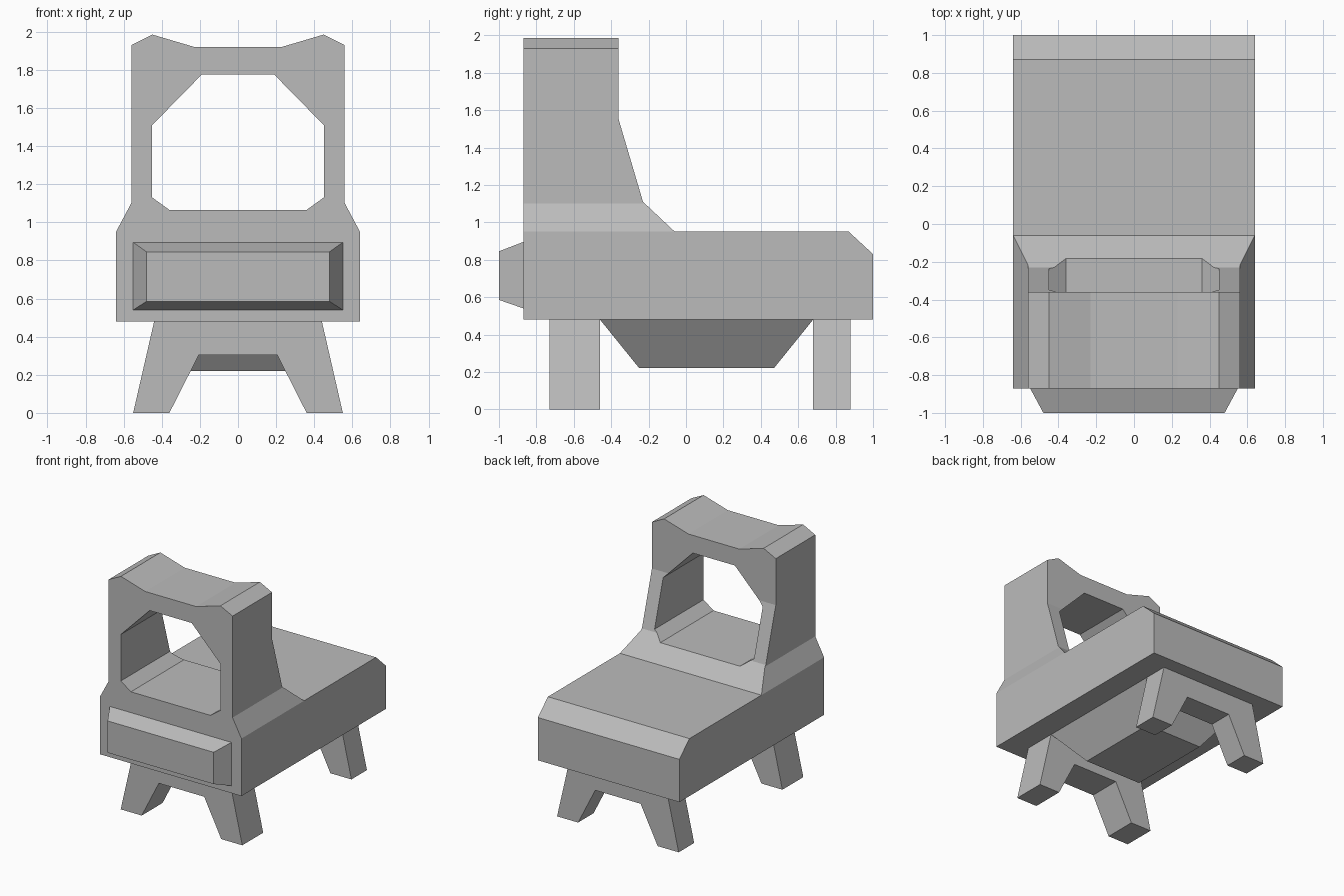
import bpy, bmesh

cube = bpy.data.objects.get("Cube")
if cube:
    bpy.data.objects.remove(cube, do_unlink=True)

# Single flat colour
GREY = (0.5, 0.5, 0.5, 1.0)
grey = bpy.data.materials.new("plain grey")
grey.use_nodes = True
grey.diffuse_color = GREY
grey.node_tree.nodes["Principled BSDF"].inputs["Base Color"].default_value = GREY


def loft(name, ring_a, ring_b):
    """Closed solid between two matching rings of points."""
    bm = bmesh.new()
    a = [bm.verts.new(p) for p in ring_a]
    b = [bm.verts.new(p) for p in ring_b]
    bm.faces.new(a)
    bm.faces.new(b)
    for i in range(len(a)):
        j = (i + 1) % len(a)
        bm.faces.new((a[i], a[j], b[j], b[i]))
    bmesh.ops.recalc_face_normals(bm, faces=bm.faces)
    mesh = bpy.data.meshes.new(name)
    bm.to_mesh(mesh)
    bm.free()
    mesh.materials.append(grey)
    obj = bpy.data.objects.new(name, mesh)
    bpy.context.collection.objects.link(obj)
    return obj


def mirrored(half):
    """Full outline from the +x half."""
    return half + [(-x, z) for x, z in reversed(half)]


def prism_y(name, outline, y0, y1):
    return loft(name, [(x, y0, z) for x, z in outline],
                [(x, y1, z) for x, z in outline])


def prism_x(name, outline, half):
    return loft(name, [(-half, y, z) for y, z in outline],
                [(half, y, z) for y, z in outline])


def boolean(obj, tool, operation):
    """Apply a boolean and discard its helper."""
    tool.hide_render = True
    mod = obj.modifiers.new(operation.lower(), "BOOLEAN")
    mod.operation = operation
    mod.solver = "EXACT"
    mod.object = tool
    bpy.context.view_layer.objects.active = obj
    bpy.ops.object.modifier_apply(modifier=mod.name)
    bpy.data.objects.remove(tool, do_unlink=True)


# Body with cab frame: side outline trimmed by the front outline
body = prism_x("body_and_cab", [
    (-0.87, 0.48), (1, 0.48), (1, 0.83), (0.87, 0.95), (-0.06, 0.95),
    (-0.23, 1.11), (-0.36, 1.55), (-0.36, 2.1), (-0.87, 2.1)], 0.8)
trim = prism_y("front_trim", mirrored([
    (0.64, 0.4), (0.64, 0.95), (0.56, 1.1), (0.56, 1.93),
    (0.45, 1.985), (0.23, 1.92)]), -1.2, 1.2)
boolean(body, trim, "INTERSECT")

# Opening through the cab
opening = prism_y("cab_opening", mirrored([
    (0.36, 1.065), (0.45, 1.13), (0.45, 1.51), (0.19, 1.775)]), -1.3, 1.3)
boolean(body, opening, "DIFFERENCE")

# Tapered front bumper
bumper = [[(-w, y, lo), (w, y, lo), (w, y, hi), (-w, y, hi)]
          for w, y, lo, hi in ((0.55, -0.87, 0.54, 0.895),
                               (0.48, -1.0, 0.585, 0.845))]
loft("front_bumper", *bumper)

# Tapered belly
belly = [[(-w, y0, z), (w, y0, z), (w, y1, z), (-w, y1, z)]
         for w, y0, y1, z in ((0.44, -0.46, 0.68, 0.48),
                              (0.26, -0.25, 0.47, 0.22))]
loft("belly", *belly)

# Arched leg pairs
legs = mirrored([(0.44, 0.48), (0.55, 0), (0.36, 0), (0.205, 0.305)])
for name, y0, y1 in (("front_legs", -0.73, -0.46), ("back_legs", 0.68, 0.88)):
    prism_y(name, legs, y0, y1)
